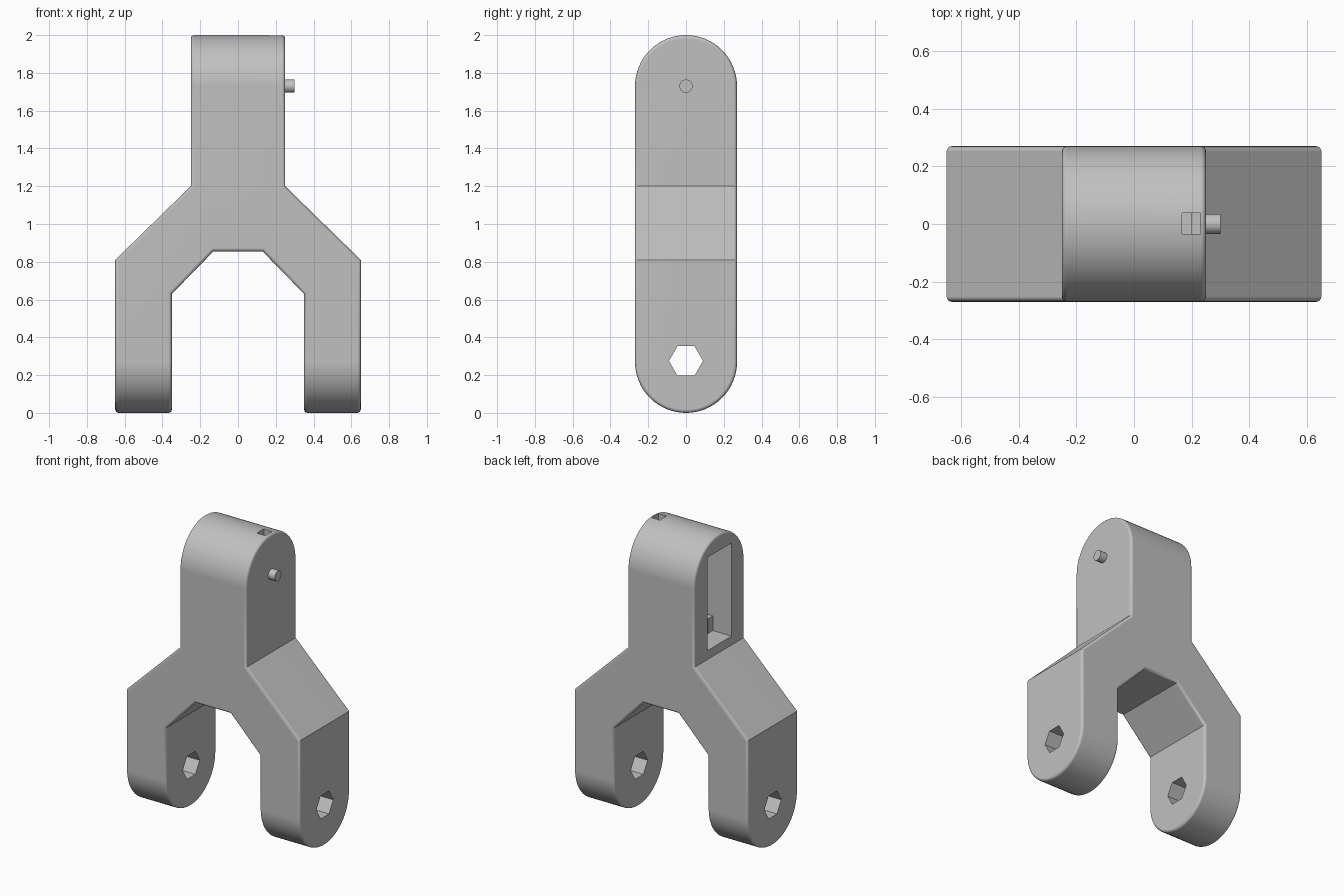
import bpy, bmesh, math
from mathutils import Vector

cube = bpy.data.objects.get("Cube")
if cube:
    bpy.data.objects.remove(cube, do_unlink=True)

grey = bpy.data.materials.new("plain grey")
grey.use_nodes = True
grey.diffuse_color = (0.53, 0.53, 0.53, 1)
grey.node_tree.nodes["Principled BSDF"].inputs["Base Color"].default_value = grey.diffuse_color

HALF = 0.27      # half depth, also the radius of the rounded ends
TOP_Z = 1.73     # centre of the top round


def prism(name, outline, direction):
    """Extrude a closed 3D outline along a direction."""
    bm = bmesh.new()
    face = bm.faces.new([bm.verts.new(p) for p in outline])
    ext = bmesh.ops.extrude_face_region(bm, geom=[face])["geom"]
    moved = [v for v in ext if isinstance(v, bmesh.types.BMVert)]
    bmesh.ops.translate(bm, verts=moved, vec=direction)
    bmesh.ops.recalc_face_normals(bm, faces=bm.faces)
    mesh = bpy.data.meshes.new(name)
    bm.to_mesh(mesh)
    bm.free()
    mesh.materials.append(grey)
    obj = bpy.data.objects.new(name, mesh)
    bpy.context.collection.objects.link(obj)
    return obj


def box(name, x, y, z):
    ring = [(x[0], y[0], z[0]), (x[1], y[0], z[0]), (x[1], y[1], z[0]), (x[0], y[1], z[0])]
    return prism(name, ring, (0, 0, z[1] - z[0]))


def disc(x, z, radius, sides):
    return [(x, radius * math.cos(math.tau * i / sides),
             z + radius * math.sin(math.tau * i / sides)) for i in range(sides)]


def combine(obj, other, operation):
    """Apply a boolean and discard the helper."""
    mod = obj.modifiers.new("cut", "BOOLEAN")
    mod.operation, mod.solver, mod.object = operation, "EXACT", other
    activate(obj)
    bpy.ops.object.modifier_apply(modifier=mod.name)
    bpy.data.objects.remove(other, do_unlink=True)


def activate(obj):
    bpy.ops.object.select_all(action="DESELECT")
    obj.select_set(True)
    bpy.context.view_layer.objects.active = obj


# Forked body: front outline crossed with a rounded side outline
half = [(0.25, 2.1), (0.25, 1.2), (0.65, 0.81), (0.65, -0.1),
        (0.35, -0.1), (0.35, 0.63), (0.13, 0.855)]
outline = half + [(-x, z) for x, z in reversed(half)]
body = prism("forked_body", [(x, -0.4, z) for x, z in outline], (0, 0.8, 0))

steps = 32
stadium = []
for centre, start in ((TOP_Z, 0), (HALF, math.pi)):
    for i in range(steps + 1):
        a = start + math.pi * i / steps
        stadium.append((-0.8, HALF * math.cos(a), centre + HALF * math.sin(a)))
combine(body, prism("side_outline", stadium, (1.6, 0, 0)), "INTERSECT")

# Rounded rims, leaving the bends across the depth sharp
bm = bmesh.new()
bm.from_mesh(body.data)
rims = []
for e in bm.edges:
    along = (e.verts[1].co - e.verts[0].co).normalized()
    across_depth = abs(along.y) > 0.99 and any(
        abs(v.co.z - z) < 0.01 for v in e.verts for z in (1.2, 0.81, 0.63, 0.855))
    if len(e.link_faces) == 2 and e.calc_face_angle() > 1 and not across_depth:
        rims.append(e)
bmesh.ops.bevel(bm, geom=rims, offset=0.018, offset_type="OFFSET", segments=4,
                profile=0.5, affect="EDGES", clamp_overlap=True)
bm.to_mesh(body.data)
bm.free()

# Hexagonal axle holes through both legs
combine(body, prism("axle_hole", disc(-0.8, 0.275, 0.09, 6), (1.6, 0, 0)), "DIFFERENCE")

# Deep side pocket and the small square opening in the top
combine(body, box("pocket_cutter", (-0.4, 0.2), (-0.13, 0.125), (1.26, 1.89)), "DIFFERENCE")
combine(body, box("opening_cutter", (0.167, 0.23), (-0.035, 0.038), (1.8, 2.1)), "DIFFERENCE")

activate(body)
bpy.ops.object.shade_smooth_by_angle(angle=math.radians(30))
weighted = body.modifiers.new("even shading", "WEIGHTED_NORMAL")
weighted.keep_sharp = True

# Small block on the pocket floor
box("pocket_block", (-0.11, 0.2), (-0.13, -0.08), (1.26, 1.36))

# Round pin on the left side
pin = prism("side_pin", disc(0.24, TOP_Z, 0.035, 32), (0.06, 0, 0))
activate(pin)
bpy.ops.object.shade_smooth_by_angle(angle=math.radians(30))
